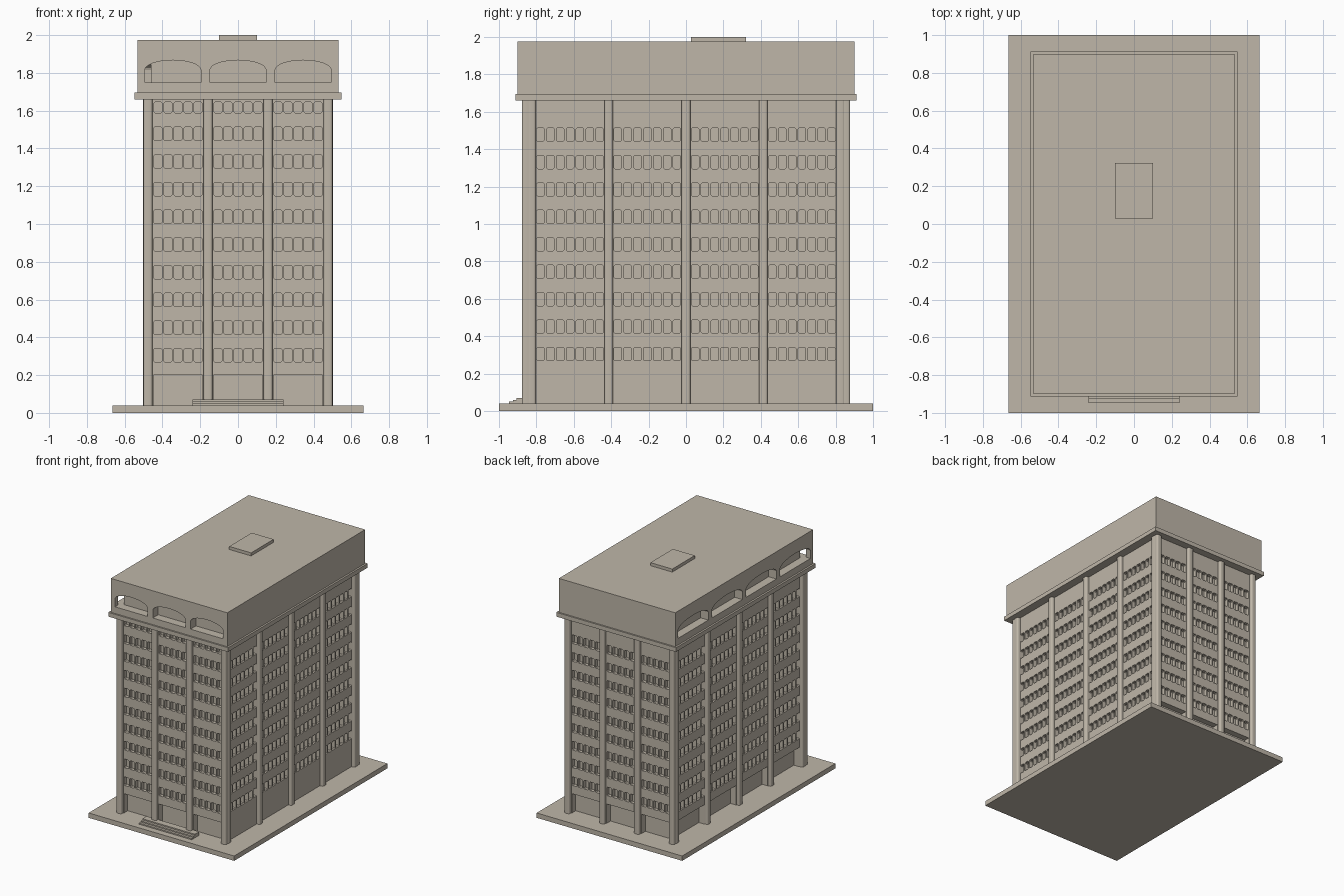
import bpy, bmesh, math
from mathutils import Matrix, Vector

cube = bpy.data.objects.get("Cube")
if cube:
    bpy.data.objects.remove(cube, do_unlink=True)

COLOUR = (0.52, 0.47, 0.395, 1.0)
stone = bpy.data.materials.new("warm_grey_stone")
stone.use_nodes = True
stone.diffuse_color = COLOUR
shader = next(n for n in stone.node_tree.nodes if n.type == 'BSDF_PRINCIPLED')
shader.inputs["Base Color"].default_value = COLOUR
shader.inputs["Roughness"].default_value = 0.8

# Each side is described in a front-facing frame turned about z
FRONT, LEFT, BACK, RIGHT = 0, 90, 180, -90


def add_object(name, bm):
    bmesh.ops.recalc_face_normals(bm, faces=bm.faces)
    mesh = bpy.data.meshes.new(name)
    bm.to_mesh(mesh)
    bm.free()
    mesh.materials.append(stone)
    obj = bpy.data.objects.new(name, mesh)
    bpy.context.scene.collection.objects.link(obj)
    return obj


def add_box(bm, x0, x1, y0, y1, z0, z1):
    size = Matrix.Diagonal((x1 - x0, y1 - y0, z1 - z0, 1))
    place = Matrix.Translation(((x0 + x1) / 2, (y0 + y1) / 2, (z0 + z1) / 2))
    bmesh.ops.create_cube(bm, size=1, matrix=place @ size)


def box(name, *bounds):
    bm = bmesh.new()
    add_box(bm, *bounds)
    return add_object(name, bm)


def add_prism(bm, outline, side, near, far):
    """Extrude a (u, z) outline between two distances from the centre."""
    turn = Matrix.Rotation(math.radians(side), 3, 'Z')
    verts = [bm.verts.new(turn @ Vector((u, -far, z))) for u, z in outline]
    face = bm.faces.new(verts)
    grown = bmesh.ops.extrude_face_region(bm, geom=[face])["geom"]
    moved = [v for v in grown if isinstance(v, bmesh.types.BMVert)]
    bmesh.ops.translate(bm, verts=moved, vec=turn @ Vector((0, far - near, 0)))


def chamfered(u, z0, z1, width, c=0.006):
    h = width / 2
    return [(u - h + c, z0), (u + h - c, z0), (u + h, z0 + c), (u + h, z1 - c),
            (u + h - c, z1), (u - h + c, z1), (u - h, z1 - c), (u - h, z0 + c)]


def arch(u, width, z0=1.75, spring=1.815, rise=0.052, steps=16):
    h = width / 2
    curve = [(u + h * math.cos(math.pi * i / steps),
              spring + rise * math.sin(math.pi * i / steps)) for i in range(steps + 1)]
    return [(u - h, z0), (u + h, z0)] + curve


def carve(target, bm):
    """Cut the prisms out of the target, then discard them."""
    cutter = add_object("cutter", bm)
    cutter.hide_render = True
    mod = target.modifiers.new("carve", 'BOOLEAN')
    mod.operation, mod.solver, mod.object = 'DIFFERENCE', 'EXACT', cutter
    graph = bpy.context.evaluated_depsgraph_get()
    result = bpy.data.meshes.new_from_object(target.evaluated_get(graph))
    target.modifiers.clear()
    target.data = result
    bpy.data.objects.remove(cutter, do_unlink=True)


# Ground slab and entrance steps
box("ground_slab", -0.665, 0.665, -1, 1, 0, 0.04)
for i, y in enumerate((-0.947, -0.926, -0.905)):
    box(f"entrance_step_{i + 1}", -0.24, 0.24, y, -0.85, 0.04, 0.05 + 0.01 * i)

# Tower body with recessed windows and ground floor bays
WALL_X, WALL_Y = 0.477, 0.85
tower = box("tower_body", -WALL_X, WALL_X, -WALL_Y, WALL_Y, 0.04, 1.67)
SHORT = dict(wall=WALL_Y, bays=(-0.318, 0, 0.318), count=5, pitch=0.0533,
             width=0.043, recess=0.259)
LONG = dict(wall=WALL_X, bays=(-0.62, -0.207, 0.207, 0.62), count=7, pitch=0.0528,
            width=0.04, recess=0.356)

for side, spec, rows, open_base in ((FRONT, SHORT, 10, True), (LEFT, LONG, 9, False),
                                    (BACK, SHORT, 9, True), (RIGHT, LONG, 9, True)):
    cuts = bmesh.new()
    wall = spec["wall"]
    for bay in spec["bays"]:
        for row in range(rows):
            z0 = 0.269 + 0.1466 * row
            z1 = min(z0 + 0.072, 1.645)
            for k in range(spec["count"]):
                u = bay + (k - (spec["count"] - 1) / 2) * spec["pitch"]
                add_prism(cuts, chamfered(u, z0, z1, spec["width"]), side,
                          wall - 0.03, wall + 0.05)
        if open_base:
            h = spec["recess"] / 2
            outline = [(bay - h, 0.02), (bay + h, 0.02), (bay + h, 0.2), (bay - h, 0.2)]
            add_prism(cuts, outline, side, wall - 0.05, wall + 0.05)
    carve(tower, cuts)

# Rounded columns along every wall
columns = bmesh.new()
R = 0.024
for s in (-1, 1):
    places = [(x, s * (WALL_Y + 0.004)) for x in (-0.477, -0.159, 0.159, 0.477)]
    places += [(s * (WALL_X + 0.003), y) for y in (-0.826, -0.413, 0, 0.413, 0.826)]
    for x, y in places:
        add_box(columns, x - R, x + R, y - R, y + R, 0.04, 1.67)
upright = [e for e in columns.edges if abs(e.verts[0].co.z - e.verts[1].co.z) > 1]
bmesh.ops.bevel(columns, geom=upright, offset=0.013, segments=4, profile=0.5,
                affect='EDGES')
column_obj = add_object("columns", columns)
bpy.context.view_layer.objects.active = column_obj
column_obj.select_set(True)
bpy.ops.object.shade_smooth_by_angle(angle=math.radians(35))
column_obj.select_set(False)

# Cornice, attic storey with arched niches, and roof hatch
box("cornice", -0.547, 0.547, -0.912, 0.912, 1.66, 1.695)
attic = box("attic_storey", -0.532, 0.532, -0.9, 0.9, 1.695, 1.975)
for side, face, centres, width in ((FRONT, 0.9, (-0.345, 0, 0.345), 0.297),
                                   (RIGHT, 0.532, (-0.666, -0.222, 0.222, 0.666), 0.396)):
    niches = bmesh.new()
    for u in centres:
        add_prism(niches, arch(u, width), side, face - 0.071, face + 0.05)
    carve(attic, niches)
box("roof_hatch", -0.1, 0.1, 0.028, 0.322, 1.97, 2.0)
